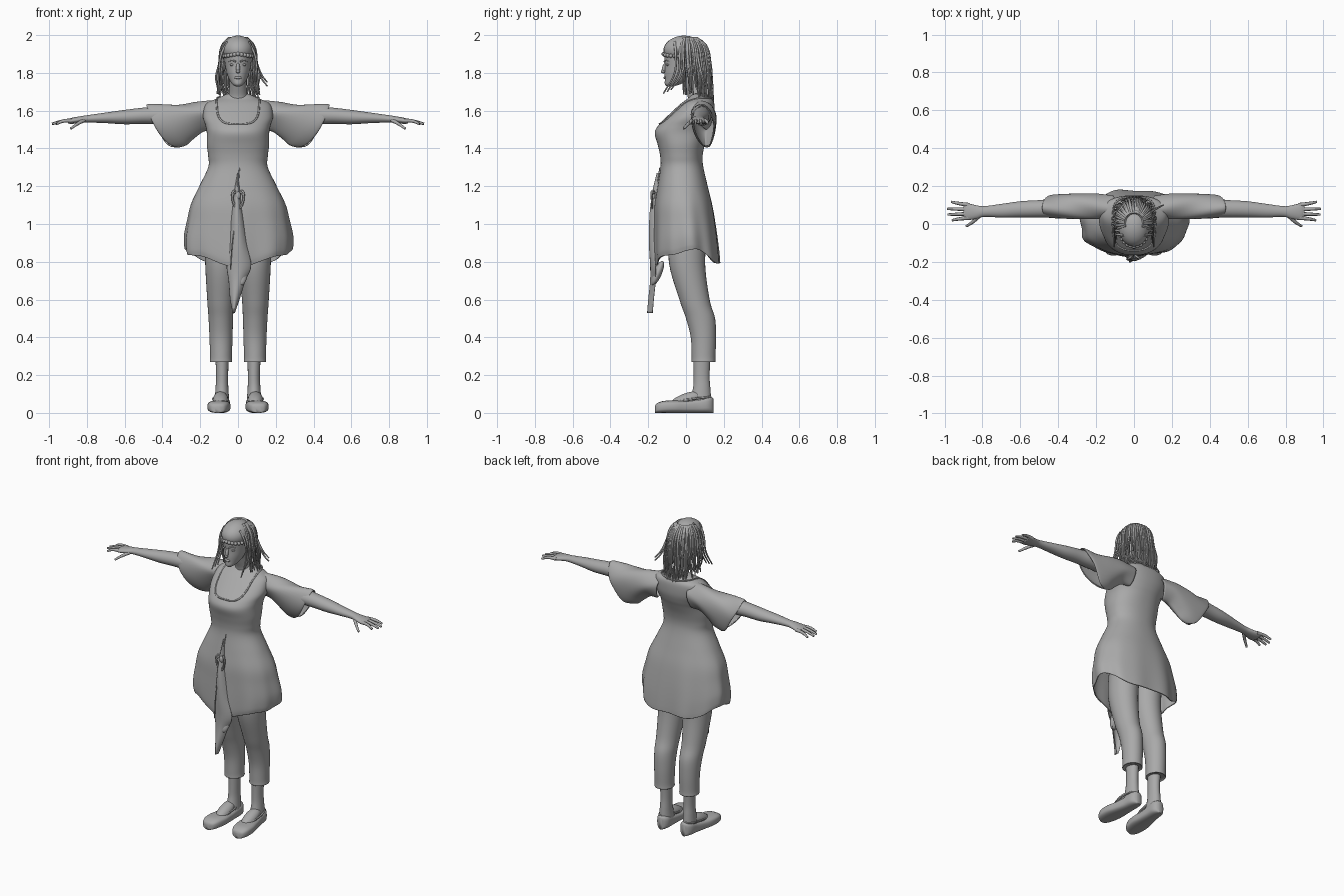
import bpy, bmesh, random
from math import sin, cos, pi, radians
from mathutils import Vector
from mathutils.bvhtree import BVHTree

random.seed(4)
cube = bpy.data.objects.get("Cube")
if cube:
    bpy.data.objects.remove(cube)

grey = bpy.data.materials.new("plain_grey")
grey.use_nodes = True
grey.diffuse_color = (0.4, 0.4, 0.4, 1)
grey.node_tree.nodes["Principled BSDF"].inputs["Base Color"].default_value = grey.diffuse_color


def add(name, data):
    obj = bpy.data.objects.new(name, data)
    bpy.context.collection.objects.link(obj)
    data.materials.append(grey)
    return obj


def smooth_rows(rows, steps):
    """Catmull-Rom interpolation of key rows."""
    out = []
    last = len(rows) - 1
    for i in range(last):
        keys = [rows[max(0, min(last, i + k))] for k in (-1, 0, 1, 2)]
        for s in range(steps):
            t = s / steps
            out.append([b + t / 2 * (c - a + t * (2*a - 5*b + 4*c - d + t * (3*(b - c) + d - a)))
                        for a, b, c, d in zip(*keys)])
    return out + [list(rows[-1])]


def loft(name, rows, point, n=32, steps=5, caps=True, mirror=False, thick=0):
    """Skin a closed section, point(row, angle), through the rows."""
    bm = bmesh.new()
    rings = [[bm.verts.new(point(r, 2 * pi * i / n)) for i in range(n)]
             for r in smooth_rows(rows, steps)]
    for a, b in zip(rings, rings[1:]):
        for i in range(n):
            j = (i + 1) % n
            bm.faces.new((a[i], a[j], b[j], b[i]))
    if caps:
        bm.faces.new(rings[0])
        bm.faces.new(rings[-1])
    bmesh.ops.recalc_face_normals(bm, faces=bm.faces)
    mesh = bpy.data.meshes.new(name)
    bm.to_mesh(mesh)
    bm.free()
    mesh.shade_smooth()
    obj = add(name, mesh)
    if thick:
        obj.modifiers.new("cloth", "SOLIDIFY").thickness = thick
    if mirror:
        obj.modifiers.new("other_side", "MIRROR")
    return obj


def tubes(name, paths, radius, taper=0.4, cyclic=False):
    """Round strands along smooth paths, in one object."""
    curve = bpy.data.curves.new(name, "CURVE")
    curve.dimensions = "3D"
    curve.bevel_depth = radius
    curve.bevel_resolution = 2
    curve.resolution_u = 6
    curve.use_fill_caps = True
    for path in paths:
        s = curve.splines.new("BEZIER")
        s.bezier_points.add(len(path) - 1)
        s.use_cyclic_u = cyclic
        for i, (p, co) in enumerate(zip(s.bezier_points, path)):
            p.co = co
            p.handle_left_type = p.handle_right_type = "AUTO"
            p.radius = 1 - (1 - taper) * i / (len(path) - 1)
    add(name, curve)


def blob(name, centre, size, mirror=False, tilt=0):
    bm = bmesh.new()
    bmesh.ops.create_uvsphere(bm, u_segments=24, v_segments=14, radius=1)
    bmesh.ops.scale(bm, vec=size, verts=bm.verts)
    c, s = cos(tilt), sin(tilt)
    for v in bm.verts:
        x, y, z = v.co
        v.co = Vector(centre) + Vector((x, y * c - z * s, y * s + z * c))
    mesh = bpy.data.meshes.new(name)
    bm.to_mesh(mesh)
    bm.free()
    mesh.shade_smooth()
    obj = add(name, mesh)
    if mirror:
        obj.modifiers.new("other_side", "MIRROR")


def power(v, e):
    return (1 if v > 0 else -1) * abs(v) ** e


def upright(r, a):      # row: x, y, z, x radius, y radius
    return r[0] + r[3] * cos(a), r[1] + r[4] * sin(a), r[2]


def front_back(r, a):   # row: z, half width, front y, back y
    return r[1] * cos(a), (r[2] + r[3]) / 2 + (r[3] - r[2]) / 2 * sin(a), r[0]


def along_x(r, a):      # row: x, y, z, y radius, z radius
    return r[0], r[1] + r[3] * cos(a), r[2] + r[4] * sin(a)


# Dress, flaring to a wavy hem that rises at the sides
def dress_point(r, a):
    z, w, front, back = r
    k = max(0, min(1, (1.2 - z) / 0.4))
    fold = 1 + k * (0.025 * sin(7 * a + 1) + 0.015 * sin(11 * a))
    x = w * power(cos(a), 0.9) * fold
    y = (front + back) / 2 + (back - front) / 2 * power(sin(a), 0.9) * fold
    return x, y, z + k * k * (0.075 * cos(a) ** 2 + 0.012 * sin(5 * a))


dress = loft("dress", [
    (1.69, .055, .03, .11), (1.665, .11, .01, .135), (1.635, .17, -.03, .15), (1.57, .185, -.10, .15),
    (1.52, .172, -.148, .138), (1.48, .165, -.165, .122), (1.42, .165, -.15, .10),
    (1.36, .158, -.137, .088), (1.30, .158, -.135, .092), (1.2, .205, -.15, .115),
    (1.1, .25, -.165, .14), (1.0, .27, -.168, .157), (.9, .285, -.17, .17), (.82, .285, -.17, .178),
    (.785, .28, -.165, .18)], dress_point, n=96, caps=False, thick=.005)


# Wide drooping sleeves
def sleeve_point(r, a):
    top_x, low_x, top, low, ry = r
    u = (1 + sin(a)) / 2
    x = low_x + (top_x - low_x) * u ** 0.5
    pinch = 1 - 0.35 * (1 - u) ** 2
    return x, .085 + ry * pinch * cos(a) + .02 * (1 - u), low + (top - low) * u + .006 * sin(3 * a + x * 20)


loft("sleeves", [(.10, .13, 1.65, 1.50, .06), (.20, .18, 1.645, 1.495, .072), (.30, .23, 1.638, 1.455, .073),
                 (.40, .27, 1.632, 1.415, .07), (.47, .31, 1.63, 1.40, .066), (.485, .325, 1.625, 1.405, .06)],
     sleeve_point, caps=False, mirror=True, thick=.006)

# Neckline trim lying on the chest and around the back of the neck
bm = bmesh.new()
bm.from_mesh(dress.data)
surface = BVHTree.FromBMesh(bm)
bm.free()
trim = []
for i in range(25):
    t = pi * i / 24
    x, z = .112 * power(cos(t), 0.5), 1.66 - .13 * abs(sin(t)) ** 0.6
    hit = surface.ray_cast(Vector((x, -1, z)), Vector((0, 1, 0)))[0]
    if hit:
        trim.append(hit)
trim += [(-.09, .12, 1.67), (0, .142, 1.66), (.09, .12, 1.67)]
tubes("neckline", [trim], .005, 1, True)


# Pointed front panel hanging below the hem
def panel_point(r, a):
    z, cx, w, y = r
    return cx + w * cos(a), y + .006 * sin(a) + .012 * cos(2 * a), z


loft("front_panel", [(1.27, .0, .004, -.137), (1.18, -.005, .015, -.158), (1.05, -.005, .03, -.175),
                     (.9, .0, .045, -.178), (.78, .005, .065, -.172), (.7, -.005, .045, -.172),
                     (.6, -.017, .025, -.182), (.53, -.022, .006, -.188)], panel_point, n=24)
blob("panel_fold", (.015, -.15, .74), (.035, .022, .07), tilt=-.4)
tubes("wrap_edge", [[(.008, -.138, 1.30), (-.012, -.179, 1.05), (-.03, -.19, .9), (-.04, -.185, .76)]], .003, 1)

# Knot tied at the waist
knot = [[(sx * .006, -.166, 1.165), (sx * .022, -.178, 1.175 - d), (sx * .025, -.18, 1.12 - d),
         (sx * .006, -.178, 1.09 - d)] for sx in (-1, 1) for d in (0, .012)]
tubes("waist_knot", knot, .006, .7)
blob("knot_centre", (0, -.172, 1.15), (.014, .012, .022))

# Trousers, ankles, feet and shoes
loft("trousers", [(.085, .02, 1.0, .09, .10), (.088, .005, .8, .086, .096), (.092, .045, .6, .071, .08),
                  (.091, .077, .5, .065, .077), (.09, .092, .4, .061, .067), (.09, .093, .3, .058, .063),
                  (.09, .093, .27, .059, .063), (.09, .093, .272, .05, .055)], upright, mirror=True)
loft("ankles", [(.085, .085, .32, .036, .046), (.084, .083, .2, .032, .042), (.085, .083, .13, .034, .046),
                (.085, .075, .05, .04, .06)], upright, mirror=True)
blob("insteps", (.092, .0, .068), (.04, .095, .035), True, .35)


def shoe_point(r, a):
    y, cx, w, h = r
    return cx + w * power(cos(a), .8), y, h / 2 + h / 2 * power(sin(a), .6)


loft("shoes", [(-.165, .108, .015, .035), (-.155, .107, .038, .05), (-.12, .105, .055, .063), (-.06, .1, .06, .066),
               (0, .094, .052, .066), (.06, .088, .045, .074), (.11, .085, .042, .086),
               (.135, .084, .03, .085), (.145, .084, .014, .075)], shoe_point, mirror=True)
turns = [2 * pi * i / 12 for i in range(12)]
rims = [[(side * (.092 + .04 * cos(t)), .03 + .1 * sin(t), .073 + .012 * sin(t)) for t in turns]
        for side in (-1, 1)]
tubes("shoe_rims", rims, .005, 1, True)

# Arms and hands
loft("arms", [(.2, .085, 1.575, .05, .055), (.4, .085, 1.575, .05, .048), (.5, .08, 1.573, .046, .043),
              (.6, .077, 1.566, .043, .038), (.7, .07, 1.562, .036, .028), (.79, .066, 1.557, .028, .02),
              (.83, .063, 1.553, .035, .018), (.88, .065, 1.546, .045, .016), (.9, .067, 1.543, .042, .011)],
     along_x, mirror=True)
fingers = []
for s in (-1, 1):
    for root, tip, reach in ((.10, .117, .965), (.077, .08, .985), (.054, .05, .983), (.033, .02, .96)):
        fingers.append([(s * .87, root, 1.547), (s * .925, (root + tip) / 2, 1.545), (s * reach, tip, 1.53)])
    fingers.append([(s * .815, .045, 1.55), (s * .85, .012, 1.53), (s * .885, -.012, 1.505)])
tubes("fingers", fingers, .0115, .55)

# Neck and head
loft("neck", [(0, .065, 1.62, .075, .06), (0, .06, 1.67, .053, .05), (0, .04, 1.73, .046, .05),
              (0, .02, 1.8, .048, .055)], upright)
loft("head", [(1.728, .012, -.10, -.07), (1.74, .03, -.112, -.03), (1.765, .047, -.112, .02), (1.8, .06, -.113, .05),
              (1.84, .068, -.112, .07), (1.88, .073, -.115, .085), (1.92, .076, -.114, .09),
              (1.955, .068, -.095, .08), (1.98, .048, -.065, .06), (1.992, .012, -.02, .02)], front_back)
blob("nose", (0, -.115, 1.825), (.010, .012, .03), tilt=-.25)
blob("nose_tip", (0, -.122, 1.808), (.012, .011, .009))
blob("eyes", (.03, -.094, 1.843), (.014, .012, .007), True)
blob("lips", (0, -.112, 1.775), (.02, .007, .007))
tubes("brows", [[(s * .012, -.115, 1.86), (s * .03, -.108, 1.866), (s * .05, -.09, 1.86)] for s in (-1, 1)], .005)
blob("ears", (.074, -.005, 1.835), (.008, .018, .028), True)

# Scalp with a braided hairline
blob("scalp", (0, -.018, 1.925), (.081, .102, .072), tilt=.12)
for i in range(13):
    t = radians(190 + 160 * i / 12)
    blob("hairline_braid", (.078 * cos(t), -.022 + .098 * sin(t), 1.9 - .012 * abs(cos(t))), (.011, .01, .011))

# Dreadlocks falling from the crown
locks = []
for layer in range(2):
    for i in range(34):
        a = radians(-24 + 228 * i / 33 + random.uniform(-3, 3))
        c, s = cos(a), sin(a)
        k = 1 - .1 * layer
        end = 1.70 - .06 * max(0, s) + random.uniform(-.02, .035)
        wob = random.uniform(-.012, .012)
        locks.append([(.045 * c, .01 + .045 * s, 1.985), (.083 * c * k, .015 + .09 * s * k, 1.945),
                      (.1 * c * k, .022 + .108 * s * k, 1.85),
                      (.108 * c * k + wob, .03 + .108 * s * k, 1.77), (.108 * c * k - wob, .035 + .11 * s * k, end)])
for s in (-1, 1):
    for d in (0, .02, .04):
        locks.append([(s * .055, -.06 + d, 1.965), (s * .088, -.055 + d, 1.9), (s * .1, -.06 + d, 1.8),
                      (s * (.105 - d / 3), -.12 + d, 1.69 + d / 2)])
for d in (0, .02):
    locks.append([(.07, .05, 1.95), (.1, .07, 1.85), (.125, .085, 1.79 - d), (.155, .1, 1.75 - d)])
tubes("dreadlocks", locks, .0075, .5)
